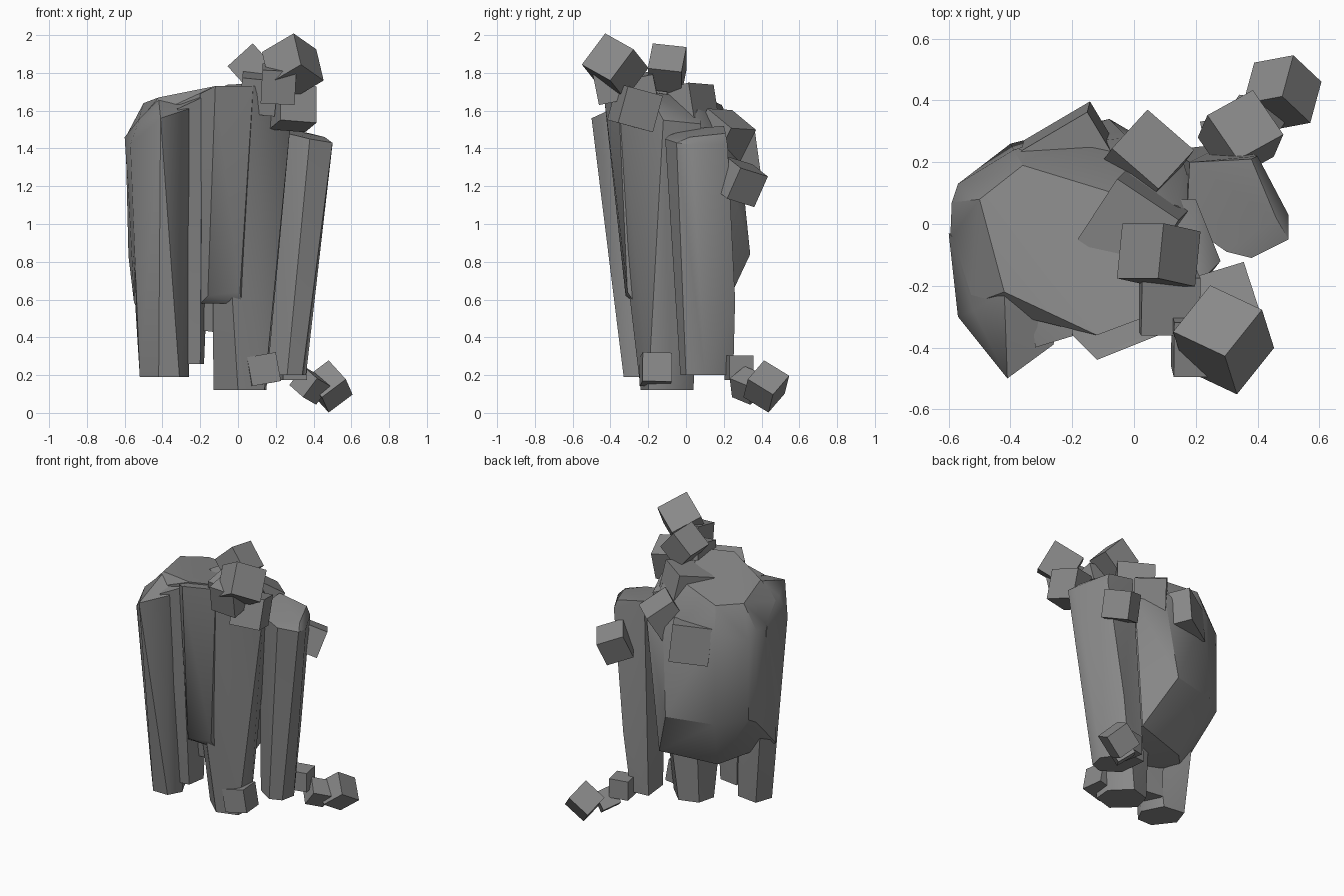
import bpy
import bmesh
import math
from mathutils import Matrix, Vector

default_cube = bpy.data.objects.get("Cube")
if default_cube:
    bpy.data.objects.remove(default_cube, do_unlink=True)

# One grey stone material
GREY = (0.25, 0.25, 0.25, 1.0)
stone = bpy.data.materials.new("grey stone")
stone.use_nodes = True
stone.diffuse_color = GREY
stone.node_tree.nodes["Principled BSDF"].inputs["Base Color"].default_value = GREY


def finish(name, bm):
    """Turn a bmesh into a named stone object with sharp creases."""
    bmesh.ops.recalc_face_normals(bm, faces=bm.faces)
    mesh = bpy.data.meshes.new(name)
    bm.to_mesh(mesh)
    bm.free()
    mesh.materials.append(stone)
    part = bpy.data.objects.new(name, mesh)
    bpy.context.collection.objects.link(part)
    bpy.ops.object.select_all(action='DESELECT')
    part.select_set(True)
    bpy.context.view_layer.objects.active = part
    bpy.ops.object.shade_smooth_by_angle(angle=math.radians(30))
    return part


def hull(name, points):
    """Convex chunk of rock around a few corner points."""
    bm = bmesh.new()
    for point in points:
        bm.verts.new(point)
    result = bmesh.ops.convex_hull(bm, input=bm.verts)
    loose = [v for v in result["geom_interior"] if isinstance(v, bmesh.types.BMVert)]
    bmesh.ops.delete(bm, geom=loose, context='VERTS')
    bmesh.ops.dissolve_limit(bm, angle_limit=math.radians(4),
                             verts=bm.verts, edges=bm.edges)
    return finish(name, bm)


def column(name, foot, foot_z, head):
    """Leaning pillar from a level foot outline to a sloping head."""
    return hull(name, [(x, y, foot_z) for x, y in foot] + head)


def block(name, centre, size, first, second):
    """Cube turned so that two of its edges follow the given directions."""
    a = Vector(first).normalized()
    b = Vector(second)
    b = (b - a * b.dot(a)).normalized()
    turn = Matrix((a, b, a.cross(b))).transposed().to_4x4()
    bm = bmesh.new()
    bmesh.ops.create_cube(bm, size=size, matrix=Matrix.Translation(centre) @ turn)
    return finish(name, bm)


# Bulging rear mass with a sloped underside
hull("rear_body", [
    (-.5, .08, 1.64), (-.36, .19, 1.63), (-.42, -.22, 1.67), (-.25, -.32, 1.68),
    (-.12, -.36, 1.73), (.04, -.3, 1.73), (0, .08, 1.68), (.14, .06, 1.6),
    (-.59, .07, 1.47), (-.595, -.05, 1.46), (-.53, -.26, 1.54),
    (-.57, .13, 1.42), (-.39, .24, 1.46), (-.02, .28, 1.42),
    (.16, .2, 1.38), (.22, 0, 1.5),
    (-.58, .06, .83), (-.57, .13, .87), (-.4, .26, .84), (-.08, .34, .84), (.08, .22, .8),
    (-.55, -.2, .58), (-.3, .08, .47), (.08, .18, .5), (.1, -.1, .4), (-.3, -.2, .45)])

# Pillars along the front and side
column("outer_front_column",
       [(-.52, -.2), (-.42, -.33), (-.31, -.33), (-.26, -.24), (-.33, -.1), (-.48, -.08)], .19,
       [(-.57, -.3, 1.42), (-.52, -.28, 1.56), (-.41, -.5, 1.56), (-.26, -.39, 1.61),
        (-.25, -.2, 1.66), (-.42, -.22, 1.66), (-.6, -.03, 1.46)])
column("inner_front_column",
       [(-.3, -.26), (-.2, -.25), (-.18, -.12), (-.32, -.1)], .26,
       [(-.32, -.4, 1.61), (-.19, -.36, 1.67), (-.12, -.1, 1.68), (-.35, -.1, 1.66)])
column("hanging_front_slab",
       [(-.2, -.26), (.02, -.27), (.02, -.1), (-.18, -.1)], .58,
       [(-.16, -.32, .62), (.01, -.31, .64), (-.2, -.36, 1.69), (-.12, -.44, 1.73),
        (.08, -.36, 1.73), (.1, -.1, 1.7), (-.18, -.1, 1.68)])
column("centre_column",
       [(-.13, -.12), (0, -.24), (.14, -.2), (.15, -.08), (.03, .04), (-.1, 0)], .12,
       [(-.14, -.4, 1.7), (-.1, -.43, 1.73), (.1, -.35, 1.73), (.2, -.2, 1.7),
        (.28, -.12, 1.55), (.2, .08, 1.53), (-.1, .08, 1.66)])
column("side_column",
       [(.18, .02), (.26, -.03), (.34, 0), (.36, .1), (.25, .25), (.12, .24), (.14, .05)], .2,
       [(.3, .26, .6), (.3, -.09, 1.47), (.38, -.11, 1.45), (.5, -.05, 1.43), (.5, .03, 1.42),
        (.4, .22, 1.42), (.38, .21, 1.48), (.46, .02, 1.46), (.18, .2, 1.52), (.17, 0, 1.5)])

# Cubes piled on top
block("summit_block", (.29, -.375, 1.835), .21, (.6, .75, -.42), (.9, -.25, .4))
block("summit_rear_block", (.08, -.1, 1.82), .18, (.74, 0, .67), (-.1, -.95, .1))
block("summit_side_block", (.29, -.27, 1.615), .2, (-.3, .92, -.25), (0, -.25, -.95))
block("summit_front_block", (.215, -.39, 1.74), .18, (1, 0, -.05), (0, 1, .2))
block("summit_low_block", (.11, -.25, 1.69), .19, (1, 0, -.1), (0, 1, .2))
block("crown_block", (0, 0, 1.6), .24, (.9, -.6, .05), (-.55, -.7, -.2))

# Cubes stuck to the back and side
block("shoulder_block", (.03, .2, 1.47), .2, (.55, .6, -.5), (.8, -.6, 0))
block("back_block", (-.19, .21, 1.36), .25, (.85, .5, .1), (-.5, .85, .1))
block("side_block", (.345, .285, 1.225), .18, (.55, -.8, .25), (-.2, -.35, -.9))

# Fallen cubes around the foot
block("front_rubble", (.13, -.16, .23), .155, (.95, .1, .17), (.2, 0, -.97))
block("outer_rubble", (.48, .425, .14), .16, (.8, .15, .6), (.45, -.55, -.7))
block("middle_rubble", (.38, .325, .145), .125, (-.6, .1, -.8), (.6, -.6, -.4))
block("inner_rubble", (.29, .28, .24), .13, (1, .2, 0), (-.2, 1, 0))
